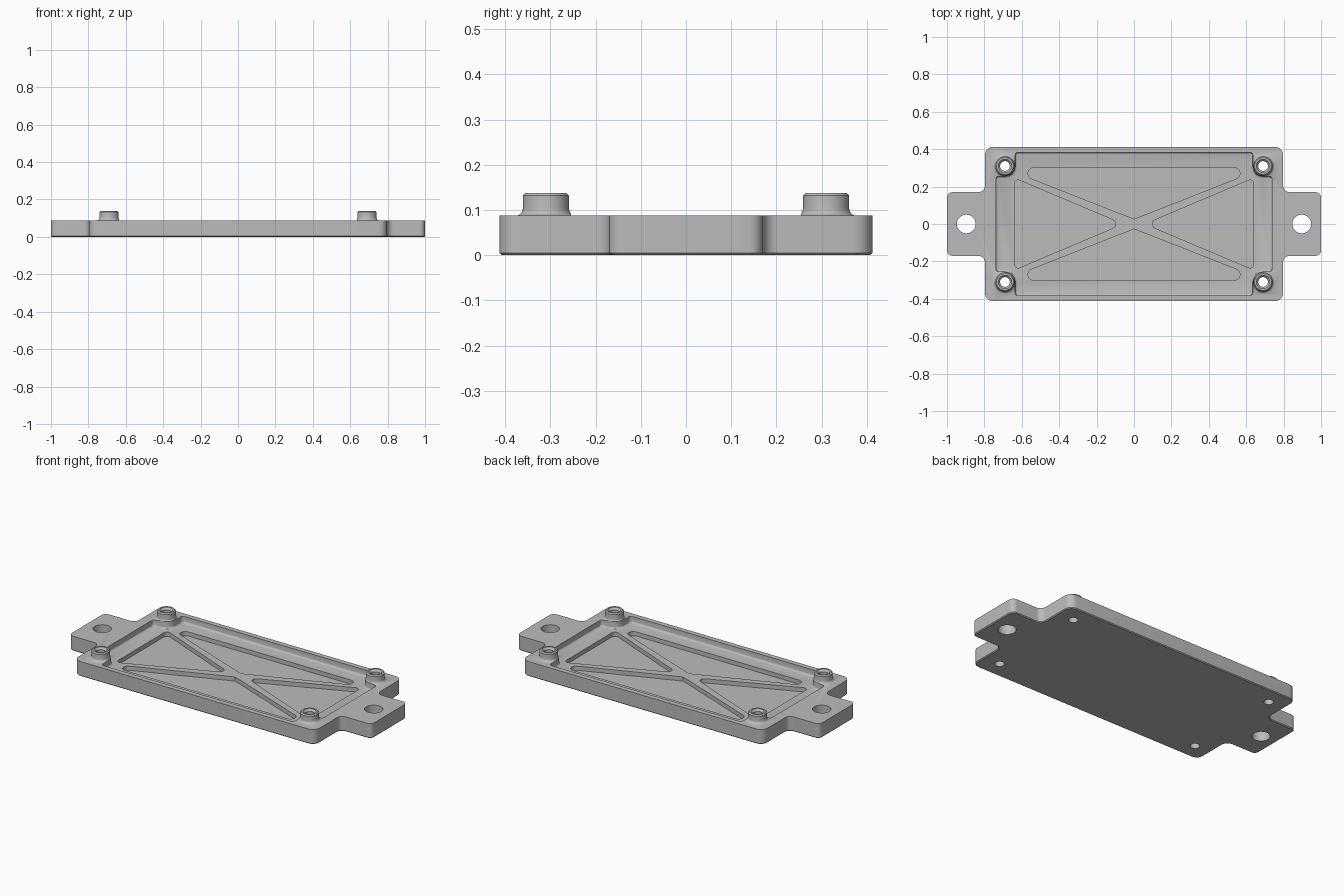
import bpy, bmesh, math
from mathutils import Vector, Matrix

if "Cube" in bpy.data.objects:
    bpy.data.objects.remove(bpy.data.objects["Cube"], do_unlink=True)

grey = bpy.data.materials.new("plain grey")
grey.use_nodes = True
grey.diffuse_color = (0.5, 0.5, 0.5, 1)
grey.node_tree.nodes["Principled BSDF"].inputs["Base Color"].default_value = (0.5, 0.5, 0.5, 1)


def rounded(corners, steps=8):
    """Replace every (x, y, radius) corner by an arc."""
    out = []
    for i, (x, y, r) in enumerate(corners):
        p = Vector((x, y))
        a = (Vector(corners[i - 1][:2]) - p).normalized()
        b = (Vector(corners[(i + 1) % len(corners)][:2]) - p).normalized()
        if r == 0:
            out.append(p)
            continue
        half = a.angle(b) / 2
        centre = p + (a + b).normalized() * (r / math.sin(half))
        start = p + a * (r / math.tan(half)) - centre
        end = p + b * (r / math.tan(half)) - centre
        sweep = math.atan2(start.x * end.y - start.y * end.x, start.dot(end))
        for k in range(steps + 1):
            out.append(centre + Matrix.Rotation(sweep * k / steps, 2) @ start)
    return out


def mirror4(quarter):
    """Complete an outline from its +x +y quarter, listed anticlockwise."""
    left = [(-x, y, r) for x, y, r in reversed(quarter)]
    top = quarter + left
    return top + [(-x, -y, r) for x, y, r in top]


def finish(name, bm):
    bmesh.ops.recalc_face_normals(bm, faces=bm.faces)
    mesh = bpy.data.meshes.new(name)
    bm.to_mesh(mesh)
    bm.free()
    mesh.materials.append(grey)
    obj = bpy.data.objects.new(name, mesh)
    bpy.context.collection.objects.link(obj)
    return obj


def prism(name, outline, z0, z1, bevel=0, segments=1):
    """Extrude an outline, optionally easing its lower rim."""
    bm = bmesh.new()
    face = bm.faces.new([bm.verts.new((p.x, p.y, z0)) for p in outline])
    new = bmesh.ops.extrude_face_region(bm, geom=[face], use_keep_orig=True)["geom"]
    for v in new:
        if isinstance(v, bmesh.types.BMVert):
            v.co.z = z1
    if bevel:
        rim = [e for e in bm.edges if all(v.co.z == bm.verts[:][0].co.z for v in e.verts)]
        bmesh.ops.bevel(bm, geom=rim, offset=bevel, segments=segments, profile=0.5,
                        affect='EDGES', clamp_overlap=False)
    return finish(name, bm)


def lathe(name, profile, x, y, steps=48):
    """Turn an (r, z) profile about a vertical axis at x, y."""
    bm = bmesh.new()
    vs = [bm.verts.new((x + r, y, z)) for r, z in profile]
    es = [bm.edges.new(pair) for pair in zip(vs, vs[1:])]
    bmesh.ops.spin(bm, geom=vs + es, cent=(x, y, 0), axis=(0, 0, 1),
                   angle=math.tau, steps=steps)
    bmesh.ops.remove_doubles(bm, verts=bm.verts, dist=1e-5)
    return finish(name, bm)


def combine(target, tool, operation):
    bpy.context.view_layer.objects.active = target
    mod = target.modifiers.new("join", 'BOOLEAN')
    mod.operation, mod.object, mod.solver = operation, tool, 'EXACT'
    bpy.ops.object.modifier_apply(modifier=mod.name)
    bpy.data.objects.remove(tool, do_unlink=True)


# Base plate with a mounting tab at each end
plate = prism("cover_plate", rounded(mirror4([
    (1, 0.17, 0.03), (0.797, 0.17, 0.035), (0.797, 0.413, 0.045)])), 0, 0.088, 0.005)

# Four screw bosses with flared feet
corners = [(sx * 0.69, sy * 0.31) for sx in (-1, 1) for sy in (-1, 1)]
flare = [(0.068 - 0.017 * math.sin(t * math.pi / 10), 0.104 - 0.017 * math.cos(t * math.pi / 10))
         for t in range(6)]
boss = [(0, 0.03), (0.068, 0.03)] + flare + [(0.051, 0.132), (0.045, 0.138), (0, 0.138)]
for x, y in corners:
    combine(plate, lathe("boss", boss, x, y), 'UNION')

# Shallow recess that steps around the bosses, with a soft floor edge
recess = rounded(mirror4([(0.738, 0.255, 0.014), (0.635, 0.255, 0.055), (0.635, 0.383, 0.014)]))
combine(plate, prism("recess", recess, 0.05, 0.3, 0.011, 3), 'DIFFERENCE')

# Triangular pockets that leave a diagonal cross of ribs
for s in (-1, 1):
    long_side = [(0, 0.027 * s, 0), (0.695 * s, 0.3 * s, 0.03), (-0.695 * s, 0.3 * s, 0.03)]
    short_side = [(0.06 * s, 0, 0.024), (0.64 * s, -0.245 * s, 0.02), (0.64 * s, 0.245 * s, 0.02)]
    for triangle in (long_side, short_side):
        combine(plate, prism("pocket", rounded(triangle), 0.025, 0.2), 'DIFFERENCE')

# Screw holes with countersunk mouths
bore = [(0, -0.1), (0.026, -0.1), (0.026, 0.124), (0.036, 0.136), (0.036, 0.2), (0, 0.2)]
for x, y in corners:
    combine(plate, lathe("bore", bore, x, y), 'DIFFERENCE')

# Mounting holes in the tabs
for x in (-0.897, 0.897):
    combine(plate, lathe("tab_hole", [(0, -0.1), (0.05, -0.1), (0.05, 0.2), (0, 0.2)], x, 0),
            'DIFFERENCE')

# Smooth the round walls, keep the edges crisp
bpy.ops.object.select_all(action='DESELECT')
plate.select_set(True)
bpy.context.view_layer.objects.active = plate
bpy.ops.object.shade_smooth_by_angle(angle=math.radians(30))
